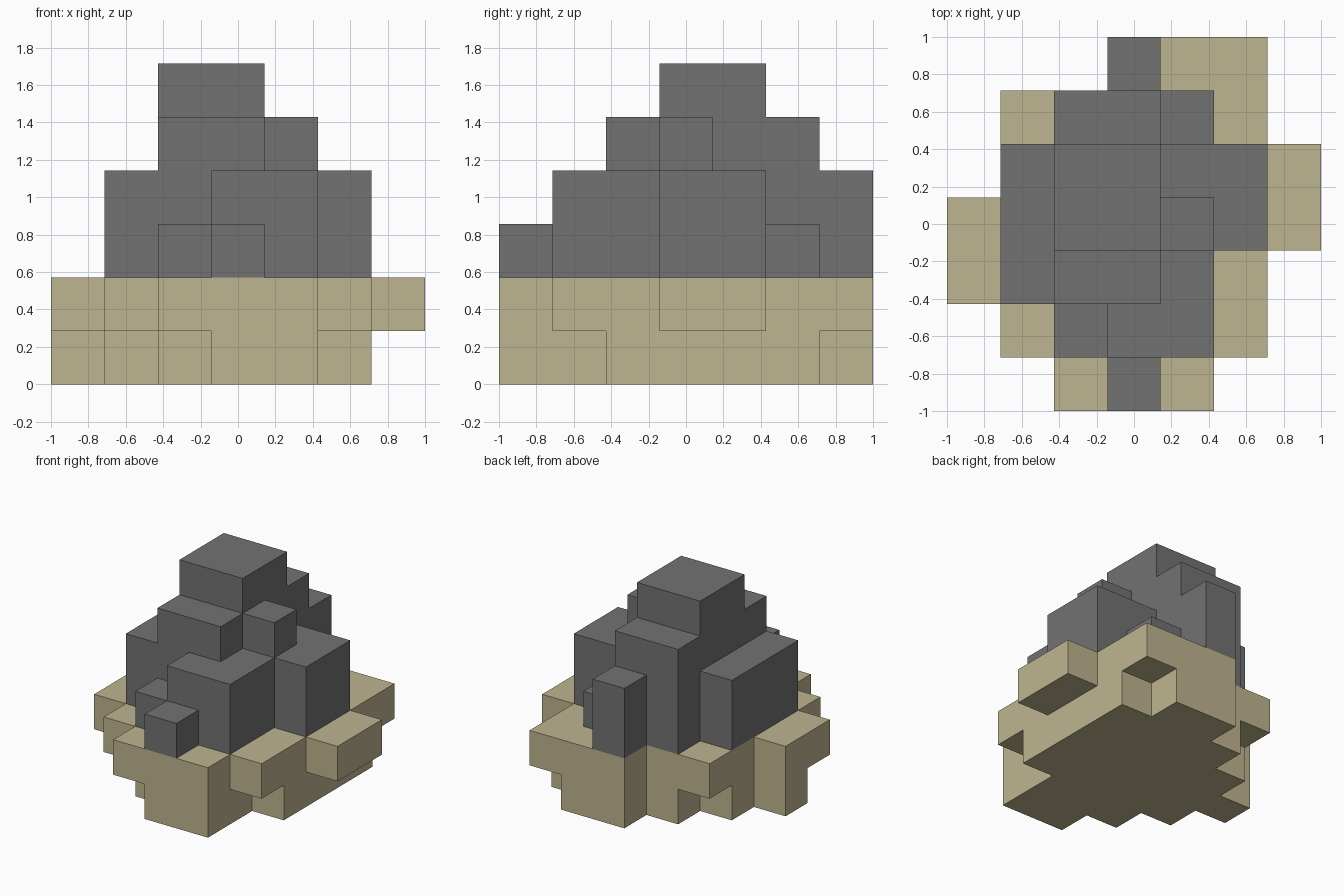
import bpy
import bmesh
from mathutils import Vector

if "Cube" in bpy.data.objects:
    bpy.data.objects.remove(bpy.data.objects["Cube"], do_unlink=True)

GRID = 7                 # blocks across the longest side
UNIT = 2 / GRID

# Each layer lists, row by row from front to back, the blocks filled (# = block)
SAND_LAYERS = [
    "...##.. ..###.. .#####. ######. .#####. ..####. ...##..",
    "..###.. .#####. ######. ####### .###### .#####. ...###.",
]
ROCK_LAYERS = [
    "...#... ..###.. .####.. .#####. .#####. ..###.. ...#...",
    "....... ...##.. .####.. .#####. .#####. ..##... ...#...",
    "....... ....... ..##... ..###.. ..##... ..##... .......",
    "....... ....... ....... ..##... ..##... ....... .......",
]


def make_material(name, colour):
    mat = bpy.data.materials.new(name)
    mat.use_nodes = True
    mat.diffuse_color = (*colour, 1)
    shader = next(n for n in mat.node_tree.nodes if n.type == "BSDF_PRINCIPLED")
    shader.inputs["Base Color"].default_value = (*colour, 1)
    shader.inputs["Roughness"].default_value = 0.9
    return mat


def read_cells(layers, bottom):
    return {(x, y, bottom + z)
            for z, layer in enumerate(layers)
            for y, row in enumerate(layer.split())
            for x, mark in enumerate(row) if mark == "#"}


def build_shell(name, cells, solid, material):
    """Make the outer faces of a group of blocks, skipping hidden faces."""
    bm = bmesh.new()
    for cell in cells:
        centre = Vector(cell) + Vector((0.5, 0.5, 0.5))
        for axis in range(3):
            for sign in (-1, 1):
                step = Vector((0, 0, 0))
                step[axis] = sign
                if tuple(int(c + s) for c, s in zip(cell, step)) in solid:
                    continue
                u, v = Vector((0, 0, 0)), Vector((0, 0, 0))
                u[(axis + 1) % 3] = 0.5
                v[(axis + 2) % 3] = 0.5 * sign
                mid = centre + step * 0.5
                corners = (mid - u - v, mid + u - v, mid + u + v, mid - u + v)
                bm.faces.new([bm.verts.new(c) for c in corners])
    bmesh.ops.remove_doubles(bm, verts=bm.verts[:], dist=0.001)
    # Centre the grid and scale it to size
    bmesh.ops.translate(bm, verts=bm.verts[:], vec=(-GRID / 2, -GRID / 2, 0))
    bmesh.ops.scale(bm, verts=bm.verts[:], vec=(UNIT, UNIT, UNIT))
    mesh = bpy.data.meshes.new(name)
    bm.to_mesh(mesh)
    bm.free()
    mesh.materials.append(material)
    obj = bpy.data.objects.new(name, mesh)
    bpy.context.collection.objects.link(obj)
    return obj


sand = read_cells(SAND_LAYERS, 0)
rock = read_cells(ROCK_LAYERS, len(SAND_LAYERS))
solid = sand | rock

# Sandy ground below, stepped boulder above
build_shell("sand_base", sand, solid, make_material("sand", (0.52, 0.46, 0.28)))
build_shell("rock_mound", rock, solid, make_material("grey_stone", (0.17, 0.17, 0.17)))
